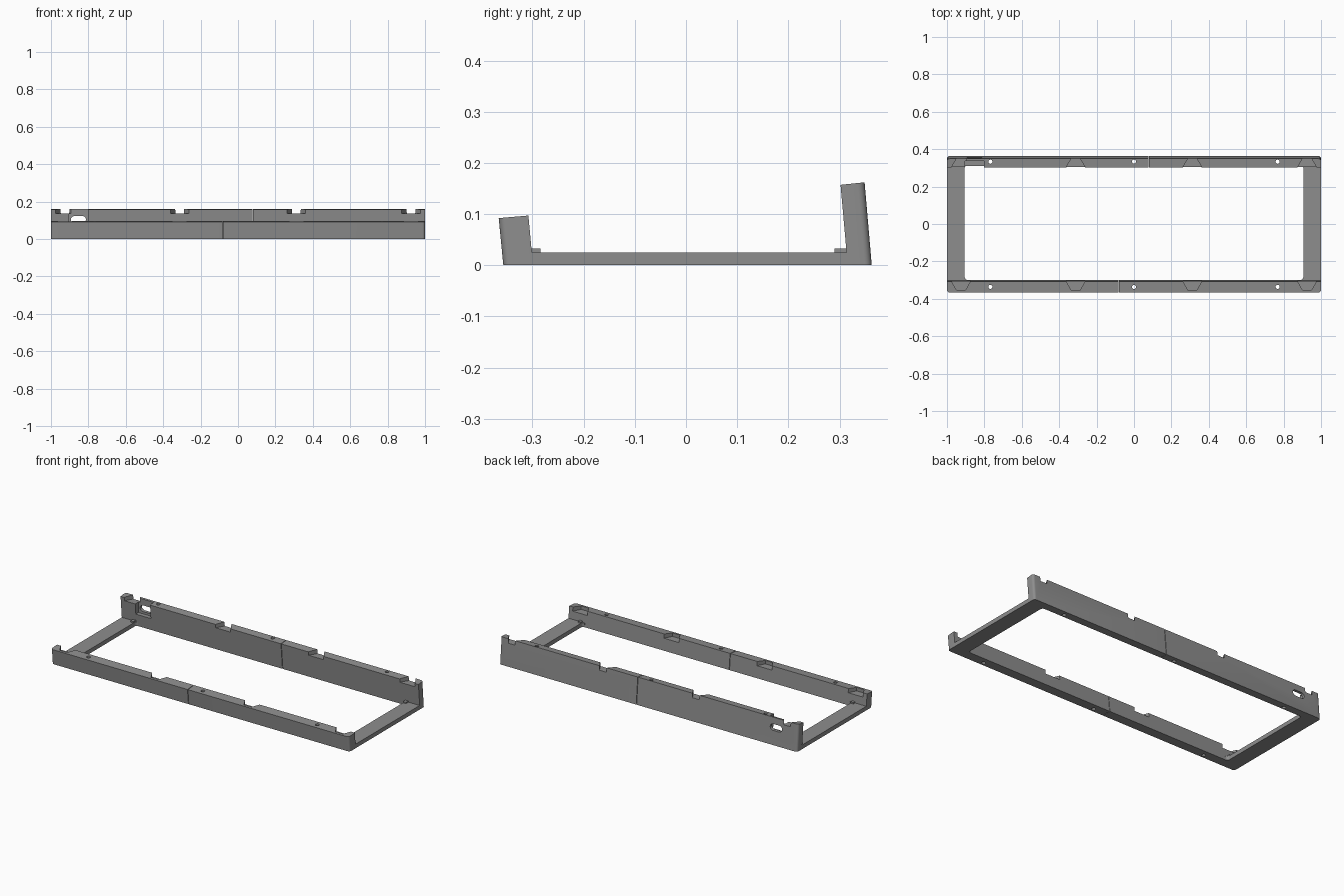
import bpy, bmesh, math
from mathutils import Vector

if "Cube" in bpy.data.objects:
    bpy.data.objects.remove(bpy.data.objects["Cube"])

grey = bpy.data.materials.new("mid grey")
grey.diffuse_color = (0.27, 0.27, 0.27, 1)
grey.use_nodes = True
grey.node_tree.nodes["Principled BSDF"].inputs["Base Color"].default_value = grey.diffuse_color


def prism(name, base, offset):
    """Closed solid swept from a flat outline along an offset."""
    bm = bmesh.new()
    face = bm.faces.new([bm.verts.new(p) for p in base])
    out = bmesh.ops.extrude_face_region(bm, geom=[face])
    bmesh.ops.translate(bm, vec=Vector(offset),
                        verts=[g for g in out["geom"] if isinstance(g, bmesh.types.BMVert)])
    bmesh.ops.recalc_face_normals(bm, faces=bm.faces)
    mesh = bpy.data.meshes.new(name)
    bm.to_mesh(mesh)
    bm.free()
    ob = bpy.data.objects.new(name, mesh)
    bpy.context.collection.objects.link(ob)
    mesh.materials.append(grey)
    return ob


def flat(points, z):
    return [(x, y, z) for x, y in points]


def box(name, x0, x1, y0, y1, z0, z1):
    return prism(name, flat([(x0, y0), (x1, y0), (x1, y1), (x0, y1)], z0), (0, 0, z1 - z0))


def cut(target, cutter):
    mod = target.modifiers.new("cut", 'BOOLEAN')
    mod.operation = 'DIFFERENCE'
    mod.solver = 'EXACT'
    mod.object = cutter
    cutter.hide_render = True
    cutter.hide_set(True)


def rail(name, profile, outer):
    """Leaning rail along x with rounded outer end corners."""
    ob = prism(name, [(-1, y, z) for y, z in profile], (2, 0, 0))
    bm = bmesh.new()
    bm.from_mesh(ob.data)
    ends = [e for e in bm.edges if abs(e.verts[0].co.x - e.verts[1].co.x) < 1e-4
            and all(v.co.y * outer > 0.34 for v in e.verts)
            and abs(e.verts[0].co.z - e.verts[1].co.z) > 0.05]
    bmesh.ops.bevel(bm, geom=ends, offset=0.014, segments=5, profile=0.5, affect='EDGES')
    bm.to_mesh(ob.data)
    bm.free()
    return ob


front = rail("front_rail", [(-0.357, 0), (-0.366, 0.092), (-0.308, 0.097), (-0.299, 0)], -1)
rear = rail("rear_rail", [(0.363, 0), (0.349, 0.162), (0.302, 0.157), (0.316, 0)], 1)

# Trapezoid notches: blind in the front rail, open through the rear rail
for x in (-0.925, -0.312, 0.312, 0.925):
    cut(front, prism("front_notch_cutter", flat(
        [(x - 0.052, -0.28), (x + 0.052, -0.28), (x + 0.052, -0.303),
         (x + 0.025, -0.352), (x - 0.025, -0.352), (x - 0.052, -0.303)], 0.072), (0, 0, 0.1)))
    cut(rear, prism("rear_notch_cutter", flat(
        [(x - 0.05, 0.28), (x + 0.05, 0.28), (x + 0.05, 0.305), (x + 0.022, 0.352),
         (x + 0.022, 0.38), (x - 0.022, 0.38), (x - 0.022, 0.352), (x - 0.05, 0.305)],
        0.136), (0, 0, 0.1)))

# Vertical screw holes
for x in (-0.768, 0, 0.768):
    for ob, y in ((front, -0.336), (rear, 0.333)):
        ring = [(x + 0.011 * math.cos(i * math.pi / 8), y + 0.011 * math.sin(i * math.pi / 8))
                for i in range(16)]
        cut(ob, prism("hole_cutter", flat(ring, -0.05), (0, 0, 0.3)))

# Thin joints between the rail halves
cut(front, box("front_seam_cutter", -0.083, -0.080, -0.5, -0.2, -0.1, 0.3))
cut(rear, box("rear_seam_cutter", 0.077, 0.080, 0.2, 0.5, -0.1, 0.3))

# Connector recess inside the rear rail, and its rounded slot
cut(rear, box("recess_cutter", -0.903, -0.802, 0.25, 0.336, 0.072, 0.3))
slot = []
for cx, start in ((-0.832, -90), (-0.874, 90)):
    for i in range(9):
        a = math.radians(start + i * 22.5)
        slot.append((cx + 0.019 * math.cos(a), 0.25, 0.104 + 0.019 * math.sin(a)))
cut(rear, prism("slot_cutter", slot, (0, 0.2, 0)))

# Low side bars with filleted inner corners, and small corner tabs
for side, s in (("left", -1), ("right", 1)):
    r = 0.015
    steps = [i * math.pi / 12 for i in range(7)]
    inner = [(0.905 - r + r * math.sin(a), -0.299 + r - r * math.cos(a)) for a in steps]
    inner += [(0.905 - r + r * math.cos(a), 0.315 - r + r * math.sin(a)) for a in steps]
    outline = [(1, -0.301), (0.89, -0.301)] + inner + [(0.89, 0.317), (1, 0.317)]
    prism(side + "_side_bar", flat([(s * x, y) for x, y in outline], 0), (0, 0, 0.025))
    for end, y0, y1 in (("front", -0.304, -0.284), ("rear", 0.29, 0.315)):
        box(side + "_" + end + "_corner_tab", s * 0.905, s * 0.925, y0, y1, 0.024, 0.033)

# Smooth the small rounded corners, keeping edges sharp
for ob in (front, rear):
    bpy.ops.object.select_all(action='DESELECT')
    ob.select_set(True)
    bpy.context.view_layer.objects.active = ob
    for mod in list(ob.modifiers):
        bpy.ops.object.modifier_apply(modifier=mod.name)
    bpy.ops.object.shade_smooth_by_angle(angle=math.radians(30))
for ob in [o for o in bpy.data.objects if o.name.split(".")[0].endswith("_cutter")]:
    bpy.data.objects.remove(ob)
